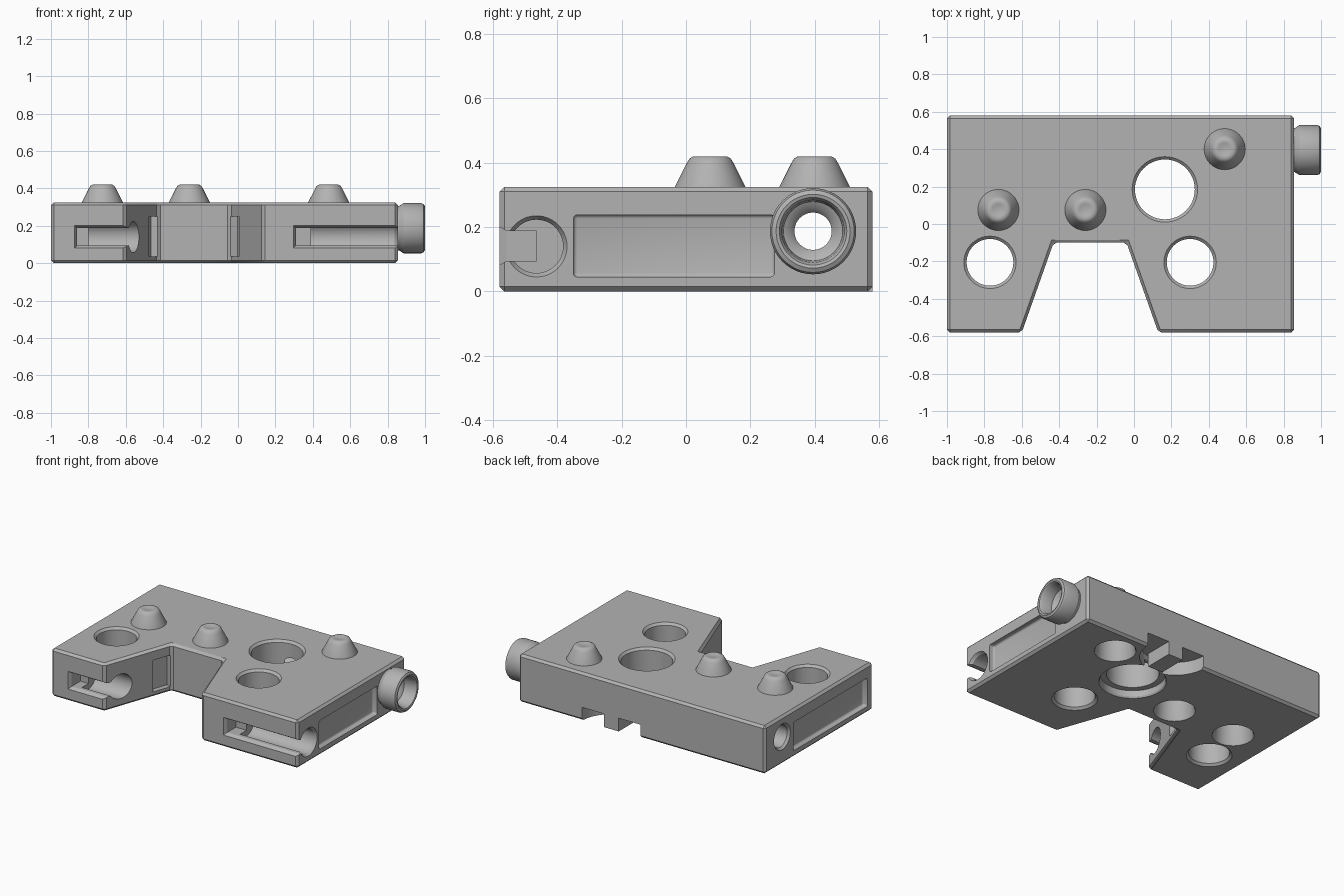
import bpy, bmesh, math
from mathutils import Matrix, Vector

if "Cube" in bpy.data.objects:
    bpy.data.objects.remove(bpy.data.objects["Cube"])

grey = bpy.data.materials.new("light grey")
grey.use_nodes = True
COLOUR = (0.45, 0.45, 0.45, 1)
grey.diffuse_color = COLOUR
grey.node_tree.nodes["Principled BSDF"].inputs["Base Color"].default_value = COLOUR


def make(name, bm):
    bmesh.ops.recalc_face_normals(bm, faces=bm.faces[:])
    mesh = bpy.data.meshes.new(name)
    bm.to_mesh(mesh)
    bm.free()
    mesh.materials.append(grey)
    obj = bpy.data.objects.new(name, mesh)
    bpy.context.collection.objects.link(obj)
    return obj


def skin(loops, closed=False):
    """Join equal loops of points into a solid; cap the ends unless closed."""
    bm = bmesh.new()
    rings = [[bm.verts.new(p) for p in loop] for loop in loops]
    pairs = list(zip(rings, rings[1:]))
    if closed:
        pairs.append((rings[-1], rings[0]))
    else:
        bm.faces.new(rings[0][::-1])
        bm.faces.new(rings[-1])
    for a, b in pairs:
        for i in range(len(a)):
            j = (i + 1) % len(a)
            bm.faces.new((a[i], a[j], b[j], b[i]))
    return bm


def lathe(name, profile, origin, along_x=False, closed=False, n=48):
    """Revolve (radius, height) points about the z or x direction."""
    turn = Matrix.Rotation(math.pi / 2 if along_x else 0, 3, 'Y')
    loops = []
    for r, h in profile:
        angles = [math.tau * i / n for i in range(n)]
        loops.append([turn @ Vector((r * math.cos(a), r * math.sin(a), h)) + Vector(origin)
                      for a in angles])
    return make(name, skin(loops, closed))


def box(name, low, high, bevel=0, flare=0, turn=0):
    """Box between two corners; flare widens its front end, turn spins it about z."""
    low, high = Vector(low), Vector(high)
    size, mid = high - low, (low + high) / 2
    bm = bmesh.new()
    bmesh.ops.create_cube(bm, size=1)
    for v in bm.verts:
        wide = flare if v.co.y < 0 else 0
        v.co = Vector((v.co.x * (size.x + 2 * wide), v.co.y * size.y,
                       v.co.z * (size.z + 2 * wide)))
    if bevel:
        bmesh.ops.bevel(bm, geom=bm.edges[:], offset=bevel, segments=3,
                        profile=0.5, affect='EDGES')
    bm.transform(Matrix.Translation(mid) @ Matrix.Rotation(turn, 4, 'Z'))
    return make(name, bm)


# Plate outline with a tapered bay in the front, chamfered all round
TOP, LEFT, RIGHT, FRONT, BACK = 0.325, 0.855, -1.0, -0.58, 0.58
outline = [(RIGHT, FRONT), (-0.60, FRONT), (-0.43, -0.1), (-0.04, -0.1),
           (0.13, FRONT), (LEFT, FRONT), (LEFT, BACK), (RIGHT, BACK)]
bm = skin([[(x, y, z) for x, y in outline] for z in (0, TOP)])
bmesh.ops.recalc_face_normals(bm, faces=bm.faces[:])
bmesh.ops.bevel(bm, geom=bm.edges[:], offset=0.015, segments=1, profile=0.5,
                affect='EDGES')
plate = make("plate", bm)

cutters = []

# Through holes with chamfered rims
for x, y, r in [(-0.77, -0.205, 0.125), (0.30, -0.205, 0.125), (0.165, 0.185, 0.16)]:
    wide = r + 0.035
    cutters.append(lathe("hole_cutter", [(wide, -0.02), (r, 0.015), (r, TOP - 0.015),
                                         (wide, TOP + 0.02)], (x, y, 0)))
cutters.append(lathe("counterbore_cutter", [(0.22, -0.02), (0.20, 0.01), (0.20, 0.05)],
                     (0.165, 0.185, 0)))

# Sockets under the studs
studs = [(-0.725, 0.075), (-0.26, 0.075), (0.485, 0.40)]
for x, y in studs:
    cutters.append(lathe("socket_cutter", [(0.14, -0.02), (0.122, 0.01), (0.112, 0.13),
                                           (0.06, 0.24)], (x, y, 0)))

# Half-round recess at the back, underneath
cutters.append(lathe("recess_cutter", [(0.22, -0.05), (0.22, 0.09)], (0.155, BACK, 0)))

# Cross bore through the whole plate, wider at the far end
AXIS_Y, AXIS_Z = 0.395, 0.187
cutters.append(lathe("bore_cutter", [(0.105, -1.02), (0.075, -0.985), (0.075, -0.85),
                                     (0.058, -0.83), (0.058, 0.9)],
                     (0, AXIS_Y, AXIS_Z), along_x=True))

# Shallow side pockets and the bay wall pockets
cutters.append(box("pocket_cutter", (0.82, -0.35, 0.045), (0.95, 0.275, 0.238), 0.012))
cutters.append(box("pocket_cutter", (-1.1, -0.52, 0.045), (-0.965, 0.275, 0.238), 0.012))
slant = math.atan2(0.17, 0.48)
for x, turn in ((-0.455, -slant), (-0.015, slant)):
    cutters.append(box("bay_pocket_cutter", (x - 0.035, -0.235, 0.035),
                       (x + 0.035, -0.105, 0.25), turn=turn))

# Keyhole slots along the front of each leg
for start, bore_start, end in ((0.31, 0.39, 0.90), (-0.86, -0.80, -0.50)):
    cutters.append(box("slot_cutter", (start, -0.62, 0.095), (end, -0.465, 0.188)))
    cutters.append(box("slot_rim_cutter", (start + 0.004, -0.60, 0.099),
                       (end + 0.02, -0.552, 0.184), flare=0.03))
    cutters.append(lathe("keyhole_cutter", [(0.083, bore_start), (0.083, end + 0.01)],
                         (0, -0.465, 0.14), along_x=True))
cutters.append(lathe("keyhole_rim_cutter", [(0.080, 0.832), (0.105, 0.87)],
                     (0, -0.465, 0.14), along_x=True))

# Apply each cut to the plate in turn
bpy.context.view_layer.objects.active = plate
for cutter in cutters:
    cutter.hide_render = True
    cut = plate.modifiers.new("cut", 'BOOLEAN')
    cut.operation = 'DIFFERENCE'
    cut.solver = 'MANIFOLD'
    cut.object = cutter
    bpy.ops.object.modifier_apply(modifier=cut.name)
for cutter in cutters:
    bpy.data.objects.remove(cutter)

# Studs on top
parts = [plate]
for i, (x, y) in enumerate(studs):
    parts.append(lathe(f"stud_{i + 1}", [(0.112, -0.01), (0.110, 0), (0.072, 0.075),
                                         (0.064, 0.088), (0.052, 0.095), (0.035, 0.095),
                                         (0.028, 0.092)], (x, y, TOP)))

# Round collar on the left side with a stepped mouth
parts.append(lathe("collar", [(0.058, 0.82), (0.118, 0.82), (0.118, 0.86), (0.134, 0.885),
                              (0.134, 0.98), (0.128, 0.993), (0.115, 1.0), (0.105, 0.997),
                              (0.097, 0.985), (0.092, 0.91), (0.072, 0.90), (0.058, 0.88)],
                   (0, AXIS_Y, AXIS_Z), along_x=True, closed=True))

# Locating tab inside the back recess
parts.append(box("back_tab", (0.10, 0.385, 0.0), (0.21, BACK, 0.10)))

# Smooth the round surfaces, keep the edges sharp
for part in parts:
    part.select_set(True)
bpy.ops.object.shade_smooth_by_angle(angle=math.radians(32))
